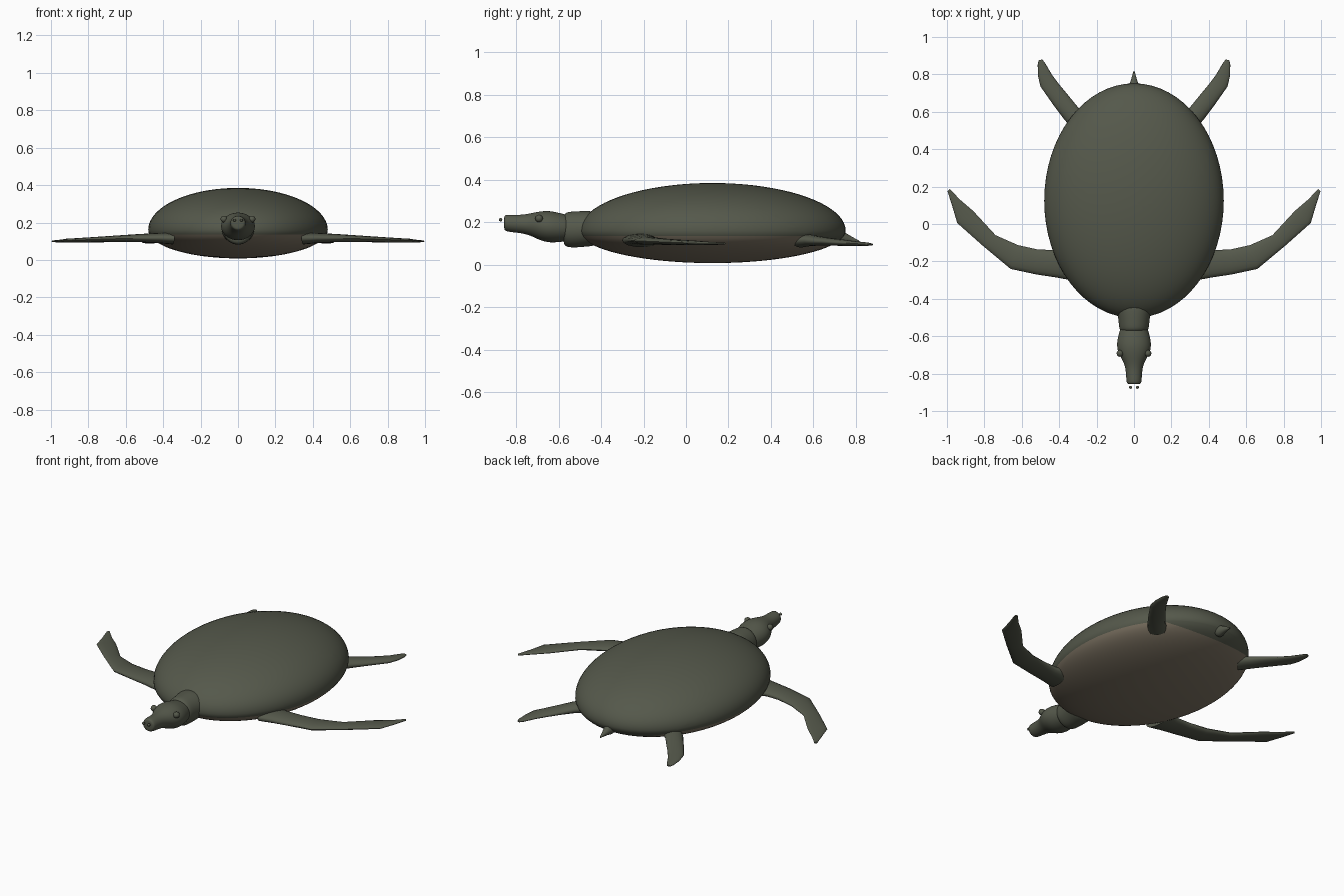
import bpy, bmesh, math
from mathutils import Vector

cube = bpy.data.objects.get("Cube")
if cube:
    bpy.data.objects.remove(cube, do_unlink=True)


def material(name, colour):
    m = bpy.data.materials.new(name)
    m.use_nodes = True
    m.diffuse_color = colour
    bsdf = m.node_tree.nodes["Principled BSDF"]
    bsdf.inputs["Base Color"].default_value = colour
    bsdf.inputs["Roughness"].default_value = 0.8
    return m


OLIVE = material("dark olive skin", (0.09, 0.098, 0.07, 1))
BELLY = material("pale tan belly", (0.215, 0.18, 0.13, 1))


def finish(name, bm, mats=(OLIVE,), subdivide=0, angle=50):
    bmesh.ops.recalc_face_normals(bm, faces=bm.faces)
    mesh = bpy.data.meshes.new(name)
    bm.to_mesh(mesh)
    bm.free()
    for m in mats:
        mesh.materials.append(m)
    ob = bpy.data.objects.new(name, mesh)
    bpy.context.collection.objects.link(ob)
    bpy.ops.object.select_all(action='DESELECT')
    ob.select_set(True)
    bpy.context.view_layer.objects.active = ob
    bpy.ops.object.shade_smooth_by_angle(angle=math.radians(angle))
    if subdivide:
        mod = ob.modifiers.new("Smooth", 'SUBSURF')
        mod.levels = mod.render_levels = subdivide
    return ob


def loft(name, sections, sides, subdivide=0, angle=50):
    """Skin elliptical sections given as (centre, half width vector, half height)."""
    bm = bmesh.new()
    rings = []
    for centre, half, height in sections:
        ring = []
        for i in range(sides):
            a = math.tau * i / sides
            p = centre + half * math.cos(a) + Vector((0, 0, height * math.sin(a)))
            ring.append(bm.verts.new(p))
        rings.append(ring)
    for r, s in zip(rings, rings[1:]):
        for i in range(sides):
            j = (i + 1) % sides
            bm.faces.new((r[i], r[j], s[j], s[i]))
    bm.faces.new(rings[0])
    bm.faces.new(rings[-1])
    return finish(name, bm, subdivide=subdivide, angle=angle)


def body_loft(name, rows):
    """Rows are (y, half width, bottom z, top z)."""
    loft(name, [(Vector((0, y, (lo + hi) / 2)), Vector((w, 0, 0)), (hi - lo) / 2)
                for y, w, lo, hi in rows], 24, 2)


def flipper(name, rows, side):
    """Rows are (outer x, outer y, inner x, inner y, z, half thickness)."""
    sections = []
    for ox, oy, ix, iy, z, h in rows:
        a, b = Vector((side * ox, oy, z)), Vector((side * ix, iy, z))
        sections.append(((a + b) / 2, (a - b) / 2, h))
    loft(name, sections, 16, angle=60)


def ball(name, loc, r):
    bm = bmesh.new()
    bmesh.ops.create_uvsphere(bm, u_segments=16, v_segments=10, radius=r)
    bmesh.ops.translate(bm, verts=bm.verts, vec=loc)
    finish(name, bm)


# Shell: tall dome above the rim, shallow belly below, split along a clean edge
MID = 0.16
bm = bmesh.new()
bmesh.ops.create_uvsphere(bm, u_segments=64, v_segments=40, radius=1)
for v in bm.verts:
    x, y, z = v.co
    v.co = (0.48 * x, 0.125 + 0.627 * y, MID + z * (0.225 if z > 0 else 0.152))
rim = (Vector((0, 0, 0.135)), Vector((0, 0, 1)))
rear = (Vector((0, 0.6, 0.135)), Vector((0, 0.5, 1)))
for co, no in (rim, rear):
    bmesh.ops.bisect_plane(bm, geom=bm.verts[:] + bm.edges[:] + bm.faces[:],
                           plane_co=co, plane_no=no)
for f in bm.faces:
    c = f.calc_center_median()
    f.material_index = int(all((c - co).dot(no) < 0 for co, no in (rim, rear)))
finish("shell_and_belly", bm, (OLIVE, BELLY))

# Neck collar and head
body_loft("neck", [
    (-0.40, 0.10, 0.09, 0.25),
    (-0.47, 0.09, 0.085, 0.255),
    (-0.52, 0.083, 0.08, 0.252),
    (-0.56, 0.08, 0.082, 0.25),
    (-0.58, 0.07, 0.095, 0.235)])
body_loft("head", [
    (-0.53, 0.065, 0.115, 0.23),
    (-0.58, 0.08, 0.108, 0.24),
    (-0.64, 0.095, 0.102, 0.256),
    (-0.69, 0.086, 0.115, 0.252),
    (-0.73, 0.06, 0.137, 0.243),
    (-0.77, 0.045, 0.148, 0.235),
    (-0.82, 0.042, 0.153, 0.236),
    (-0.85, 0.04, 0.158, 0.236),
    (-0.857, 0.03, 0.168, 0.228)])

# Tail
body_loft("tail", [
    (0.70, 0.04, 0.09, 0.18),
    (0.745, 0.026, 0.10, 0.155),
    (0.78, 0.013, 0.105, 0.132),
    (0.82, 0.003, 0.106, 0.112)])

FRONT = [
    (0.34, -0.30, 0.36, -0.12, 0.115, 0.032),
    (0.42, -0.285, 0.43, -0.14, 0.117, 0.027),
    (0.52, -0.27, 0.52, -0.135, 0.117, 0.022),
    (0.66, -0.24, 0.62, -0.113, 0.113, 0.018),
    (0.81, -0.115, 0.74, -0.06, 0.108, 0.014),
    (0.945, 0.005, 0.86, 0.07, 0.103, 0.011),
    (0.97, 0.09, 0.93, 0.13, 0.10, 0.008),
    (0.997, 0.175, 0.985, 0.187, 0.10, 0.004)]
HIND = [
    (0.32, 0.50, 0.25, 0.58, 0.115, 0.034),
    (0.37, 0.555, 0.30, 0.625, 0.115, 0.026),
    (0.43, 0.635, 0.345, 0.68, 0.11, 0.019),
    (0.50, 0.735, 0.395, 0.74, 0.104, 0.015),
    (0.513, 0.79, 0.44, 0.80, 0.10, 0.011),
    (0.515, 0.85, 0.475, 0.86, 0.097, 0.008),
    (0.51, 0.875, 0.49, 0.88, 0.096, 0.004)]

# Paired parts
for label, s in (("left", 1), ("right", -1)):
    flipper(label + "_front_flipper", FRONT, s)
    flipper(label + "_hind_flipper", HIND, s)
    ball(label + "_eye", (s * 0.075, -0.692, 0.218), 0.018)
    ball(label + "_nostril", (s * 0.018, -0.873, 0.212), 0.008)
